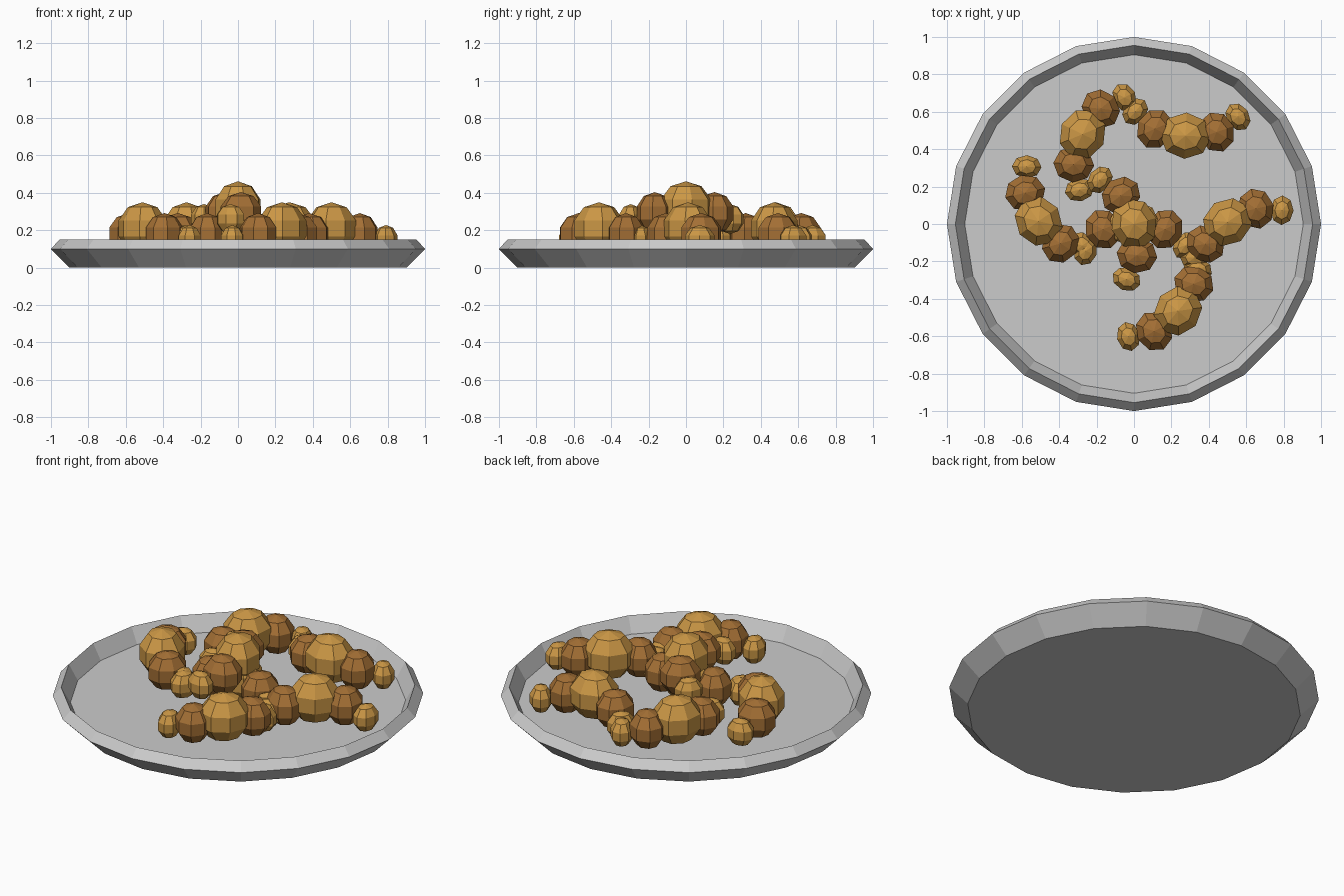
import bpy
from math import sin, cos, radians, pi

if "Cube" in bpy.data.objects:
    bpy.data.objects.remove(bpy.data.objects["Cube"])


def material(name, rgb):
    m = bpy.data.materials.new(name)
    m.diffuse_color = (*rgb, 1)
    m.use_nodes = True
    m.node_tree.nodes["Principled BSDF"].inputs["Base Color"].default_value = m.diffuse_color
    return m


golden = material("golden", (0.60, 0.31, 0.06))
brown = material("brown", (0.37, 0.16, 0.035))


def lathe(name, profile, sides):
    """Flat-capped solid of revolution from (radius, z) points, bottom to top."""
    verts, faces = [], []
    for r, z in profile:
        for i in range(sides):
            a = 2 * pi * i / sides
            verts.append((r * cos(a), r * sin(a), z))
    for k in range(len(profile) - 1):
        for i in range(sides):
            j = (i + 1) % sides
            faces.append((k * sides + i, k * sides + j,
                          (k + 1) * sides + j, (k + 1) * sides + i))
    last = (len(profile) - 1) * sides
    faces.append(tuple(reversed(range(sides))))
    faces.append(tuple(range(last, last + sides)))
    mesh = bpy.data.meshes.new(name)
    mesh.from_pydata(verts, [], faces)
    obj = bpy.data.objects.new(name, mesh)
    bpy.context.collection.objects.link(obj)
    return obj


def ball(name, loc, size, turn, mat):
    """Low-poly squashed sphere."""
    bpy.ops.mesh.primitive_uv_sphere_add(segments=8, ring_count=5, radius=1,
                                         location=loc, rotation=(0, 0, turn))
    obj = bpy.context.object
    obj.name = name
    obj.scale = size
    obj.data.materials.append(mat)


# Shallow dish with a raised faceted rim
lathe("plate", [(0.9, 0), (1.0, 0.1), (0.955, 0.15), (0.905, 0.06)], 20)


# One bent piece of food: big middle, two brown shoulders, two small tips
def piece(n, x, y, lift, degrees):
    turn = radians(degrees)

    def place(u, v, z):
        return (x + u * cos(turn) - v * sin(turn),
                y + u * sin(turn) + v * cos(turn), z + lift)

    ball(f"piece_{n}_middle", place(0, 0, 0.21), (0.146, 0.13, 0.14), turn, golden)
    for label, s in (("left", -1), ("right", 1)):
        ball(f"piece_{n}_{label}_shoulder", place(s * 0.165, 0.028, 0.18),
             (0.102, 0.115, 0.112), turn + s * radians(22), brown)
        ball(f"piece_{n}_{label}_tip", place(s * 0.275, 0.115, 0.148),
             (0.065, 0.083, 0.08), turn + s * radians(37), golden)


# Ring of pieces, one in the centre and one stacked on top
pieces = [
    (0.275, 0.472, 0, -3),
    (-0.275, 0.48, 0, 244),
    (-0.51, 0.015, 0, -55),
    (0.50, 0.01, 0, 215),
    (0.235, -0.465, 0, 50),
    (0, 0, 0, 180),
    (0, 0, 0.112, 105),
]
for n, p in enumerate(pieces, 1):
    piece(n, *p)
